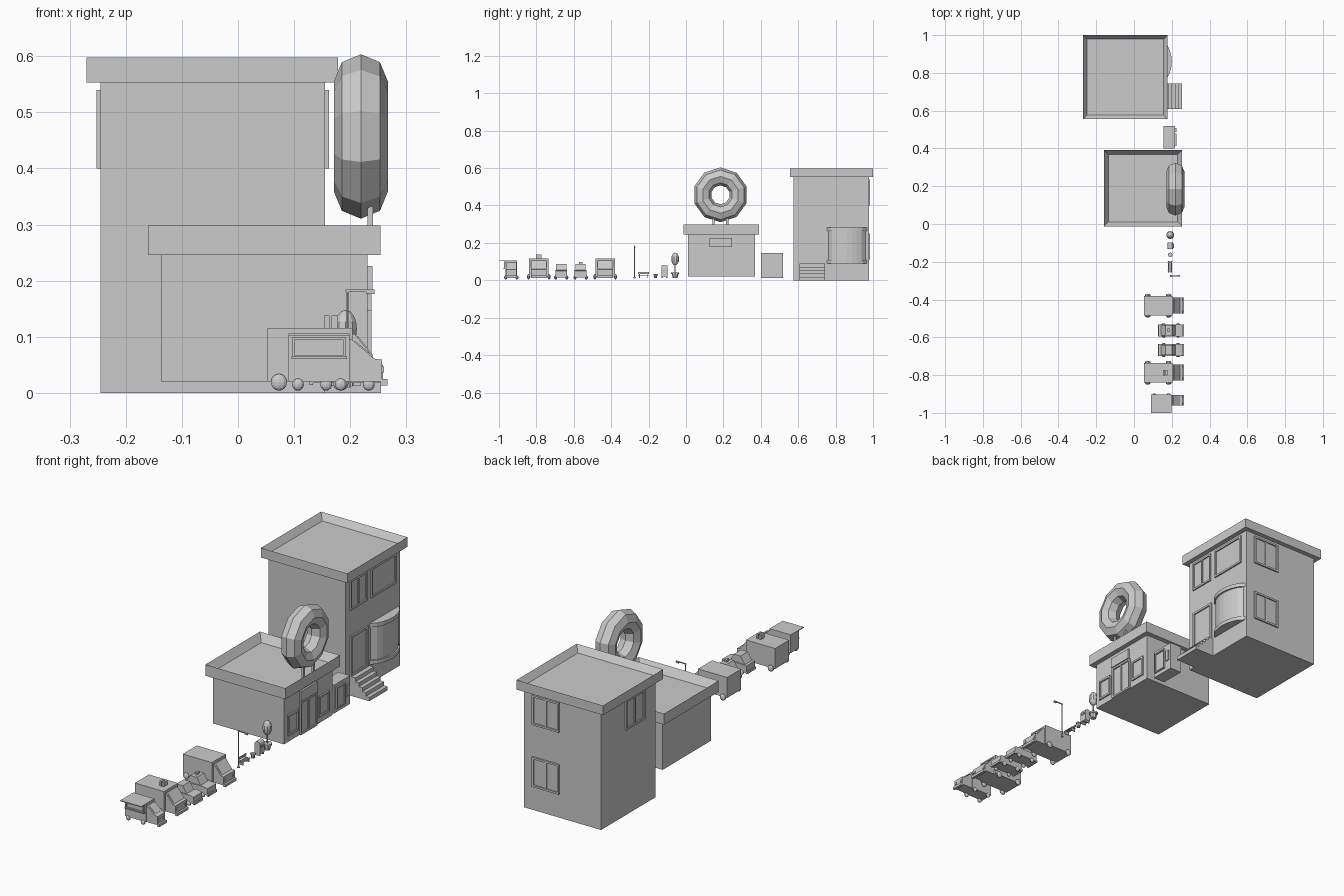
import bpy, bmesh, math
from mathutils import Matrix, Vector

if "Cube" in bpy.data.objects:
    bpy.data.objects.remove(bpy.data.objects["Cube"])


def finish(name, bm):
    bmesh.ops.recalc_face_normals(bm, faces=bm.faces)
    me = bpy.data.meshes.new(name)
    bm.to_mesh(me)
    bm.free()
    ob = bpy.data.objects.new(name, me)
    bpy.context.collection.objects.link(ob)
    return ob


def box(name, x0, x1, y0, y1, z0, z1, inset=0, depth=0):
    """Box; optionally with a sunken top (parapet)."""
    bm = bmesh.new()
    bmesh.ops.create_cube(bm, size=1)
    for v in bm.verts:
        v.co = ((x0 + x1) / 2 + v.co.x * (x1 - x0), (y0 + y1) / 2 + v.co.y * (y1 - y0),
                (z0 + z1) / 2 + v.co.z * (z1 - z0))
    if inset:
        top = max(bm.faces, key=lambda f: f.calc_center_median().z)
        bmesh.ops.inset_region(bm, faces=[top], thickness=inset)
        for v in top.verts:
            v.co.z -= depth
    return finish(name, bm)


def prism(name, pts, a, b, axis='Y'):
    """Extrude (x,z) points along y, or (x,y) points along z."""
    bm = bmesh.new()
    place = (lambda p, q: (p[0], q, p[1])) if axis == 'Y' else (lambda p, q: (p[0], p[1], q))
    f = bm.faces.new([bm.verts.new(place(p, a)) for p in pts])
    r = bmesh.ops.extrude_face_region(bm, geom=[f])
    off = Vector((0, b - a, 0) if axis == 'Y' else (0, 0, b - a))
    for v in r['geom']:
        if isinstance(v, bmesh.types.BMVert):
            v.co += off
    return finish(name, bm)


def cone(name, x, y, z0, z1, r0, r1, n=8):
    bm = bmesh.new()
    bmesh.ops.create_cone(bm, cap_ends=True, segments=n, radius1=r0, radius2=r1, depth=z1 - z0,
                          matrix=Matrix.Translation((x, y, (z0 + z1) / 2)))
    return finish(name, bm)


def ball(name, x, y, z, rx, ry, rz):
    bm = bmesh.new()
    m = Matrix.Translation((x, y, z)) @ Matrix.Diagonal((rx, ry, rz, 1))
    bmesh.ops.create_uvsphere(bm, u_segments=10, v_segments=8, radius=1, matrix=m)
    return finish(name, bm)


def window(name, face, pos, out, a0, a1, z0, z1, mullion=True, w=0.009):
    """Raised frame on a wall at x=pos or y=pos, with slim glass inside."""
    def part(n, p, q, lo, hi, t):
        s = sorted((pos - out * 0.004, pos + out * t))
        box(f"{name}_{n}", *((*s, p, q) if face == 'x' else (p, q, *s)), lo, hi)
    part("frame_a", a0, a0 + w, z0, z1, 0.007)
    part("frame_b", a1 - w, a1, z0, z1, 0.007)
    part("head", a0 + w, a1 - w, z1 - w, z1, 0.007)
    part("sill", a0 + w, a1 - w, z0, z0 + w, 0.007)
    part("glass", a0 + w, a1 - w, z0 + w, z1 - w, 0.001)
    if mullion:
        m = (a0 + a1) / 2
        part("mullion", m - w / 2, m + w / 2, z0 + w, z1 - w, 0.005)


# Tall house
box("house_body", -0.245, 0.155, 0.575, 0.978, 0, 0.556)
box("house_parapet", -0.27, 0.178, 0.555, 1.0, 0.553, 0.598, 0.03, 0.03)
window("house_front_window", 'x', 0.155, 1, 0.605, 0.73, 0.40, 0.54)
window("house_wide_window", 'x', 0.155, 1, 0.76, 0.945, 0.40, 0.54, False)
window("house_back_window", 'x', -0.245, -1, 0.66, 0.80, 0.40, 0.54)
for lvl, z in (("upper", 0.40), ("lower", 0.11)):
    window(f"house_side_window_{lvl}", 'y', 0.978, 1, -0.03, 0.11, z, z + 0.14)
window("house_door", 'x', 0.155, 1, 0.607, 0.735, 0.09, 0.28, False, 0.01)

# Bowed shop window
def arc(bulge, y0, y1, n=8):
    return [(0.15 + bulge * math.sin(math.pi * i / n) ** 0.6, y0 + (y1 - y0) * i / n)
            for i in range(n + 1)]
prism("bow_window_glass", arc(0.042, 0.755, 0.965), 0.10, 0.27, 'Z')
prism("bow_window_sill", arc(0.05, 0.748, 0.972), 0.09, 0.108, 'Z')
prism("bow_window_head", arc(0.05, 0.748, 0.972), 0.264, 0.282, 'Z')

# Entrance steps
steps = [(0.15, 0), (0.255, 0)]
for i in range(5):
    x = 0.255 - i * 0.018
    steps += [(x, 0.018 * (i + 1)), (x - 0.018, 0.018 * (i + 1))]
steps[-1] = (0.15, 0.09)
prism("entrance_steps", steps, 0.608, 0.743)

# Low shop
box("shop_body", -0.137, 0.231, 0.01, 0.368, 0.02, 0.248)
box("shop_parapet", -0.16, 0.254, -0.013, 0.391, 0.246, 0.298, 0.034, 0.036)
window("shop_window_left", 'x', 0.231, 1, 0.035, 0.112, 0.05, 0.148, False)
window("shop_window_right", 'x', 0.231, 1, 0.265, 0.342, 0.05, 0.148, False)
window("shop_door", 'x', 0.231, 1, 0.126, 0.25, 0.02, 0.175)
box("shop_sign_board", 0.228, 0.24, 0.125, 0.245, 0.178, 0.226)

# Ring on the shop roof
bpy.ops.mesh.primitive_torus_add(major_segments=10, minor_segments=8, major_radius=0.0985,
                                 minor_radius=0.048, location=(0.219, 0.184, 0.457),
                                 rotation=(0, math.pi / 2, 0))
bpy.context.object.name = "roof_ring"
for s in (-1, 1):
    box(f"ring_post_{s}", 0.231, 0.241, 0.184 + s * 0.037 - 0.006, 0.184 + s * 0.037 + 0.006, 0.26, 0.345)

# Kiosk beside the shop
box("kiosk_body", 0.157, 0.218, 0.40, 0.518, 0.012, 0.145)
window("kiosk_panel", 'x', 0.218, 1, 0.412, 0.478, 0.03, 0.13, False, 0.006)
box("kiosk_slot", 0.216, 0.224, 0.488, 0.508, 0.06, 0.11)

# Pavement furniture
X = 0.192
cone("planter_pot", X, -0.058, 0.012, 0.04, 0.013, 0.018)
cone("planter_rim", X, -0.058, 0.034, 0.042, 0.021, 0.021)
cone("tree_trunk", X, -0.058, 0.035, 0.09, 0.003, 0.003, 6)
ball("tree_crown", X, -0.058, 0.114, 0.021, 0.021, 0.034)

dome = [(X - 0.014, 0.02), (X + 0.014, 0.02)]
dome += [(X + 0.014 * math.cos(t * math.pi / 6), 0.064 + 0.014 * math.sin(t * math.pi / 6)) for t in range(7)]
prism("mailbox_body", dome, -0.132, -0.098)
box("mailbox_flap", 0.202, 0.211, -0.127, -0.103, 0.052, 0.06)
for i in (-1, 1):
    box(f"mailbox_leg_{i}", X - 0.012, X + 0.012, -0.118 + i * 0.012, -0.112 + i * 0.012, 0.011, 0.021)

cone("bin_body", X, -0.163, 0.012, 0.031, 0.008, 0.01)
cone("bin_rim", X, -0.163, 0.03, 0.035, 0.012, 0.012)

for i, x in enumerate((0.183, 0.191, 0.199)):
    box(f"bench_slat_{i}", x - 0.003, x + 0.003, -0.257, -0.197, 0.025, 0.028)
for i, z in enumerate((0.033, 0.040)):
    box(f"bench_back_{i}", 0.179, 0.181, -0.257, -0.197, z, z + 0.005)
for i, y in enumerate((-0.25, -0.207)):
    box(f"bench_leg_{i}", 0.181, 0.201, y, y + 0.004, 0.012, 0.025)
    box(f"bench_support_{i}", 0.178, 0.181, y, y + 0.004, 0.012, 0.045)

cone("lamp_base", 0.195, -0.275, 0.01, 0.02, 0.006, 0.004, 6)
cone("lamp_pole", 0.195, -0.275, 0.012, 0.185, 0.003, 0.002, 6)
box("lamp_arm", 0.192, 0.243, -0.277, -0.273, 0.18, 0.184)
box("lamp_head", 0.228, 0.243, -0.279, -0.271, 0.176, 0.182)


def wheels(name, xs, y, half, r):
    for i, x in enumerate(xs):
        for s in (-1, 1):
            ball(f"{name}_wheel_{i}_{s}", x, y + s * half, 0.004 + r, r, 0.008, r)


def cab(name, y, half, x0, top):
    """Sloped cab with windscreen, bumper and lights, facing +x."""
    prism(f"{name}_cab", [(x0, 0.02), (x0, top), (x0 + 0.008, top), (0.243, 0.061),
                          (0.257, 0.059), (0.257, 0.02)], y - half, y + half)
    d = Vector((0.243 - x0 - 0.008, 0.061 - top)).normalized()
    n = Vector((-d.y, d.x)) * 0.002
    a, b = Vector((x0 + 0.008, top)) + d * 0.006, Vector((0.243, 0.061)) - d * 0.006
    prism(f"{name}_windscreen", [a - n, b - n, b + n, a + n], y - half + 0.008, y + half - 0.008)
    box(f"{name}_bumper", 0.254, 0.266, y - half, y + half, 0.013, 0.025)
    for s in (-1, 1):
        c = y + s * (half - 0.01)
        box(f"{name}_headlight_{s}", 0.256, 0.26, c - 0.006, c + 0.006, 0.036, 0.047)


# Two vans
for name, y in (("van", -0.432), ("service_van", -0.787)):
    box(f"{name}_cargo", 0.053, 0.204, y - 0.052, y + 0.052, 0.02, 0.116)
    cab(name, y, 0.042, 0.2, 0.105)
    wheels(name, (0.073, 0.183), y, 0.055, 0.015)
for s in (-1, 1):
    box(f"service_van_beacon_{s}", 0.165 + s * 0.007 - 0.005, 0.165 + s * 0.007 + 0.005, -0.801, -0.773, 0.115, 0.138)

# Two cars
for name, y in (("car", -0.563), ("small_car", -0.667)):
    prism(f"{name}_body", [(0.131, 0.018), (0.131, 0.052), (0.235, 0.055), (0.258, 0.05), (0.258, 0.018)],
          y - 0.032, y + 0.032)
    prism(f"{name}_cabin", [(0.142, 0.05), (0.166, 0.087), (0.2, 0.087), (0.222, 0.05)], y - 0.027, y + 0.027)
    box(f"{name}_front_bumper", 0.255, 0.264, y - 0.032, y + 0.032, 0.014, 0.025)
    box(f"{name}_rear_bumper", 0.127, 0.134, y - 0.032, y + 0.032, 0.014, 0.025)
    wheels(name, (0.157, 0.233), y, 0.03, 0.011)
box("car_roof_light", 0.178, 0.188, -0.573, -0.553, 0.086, 0.098)

# Food truck with side hatch
box("food_truck_cargo", 0.09, 0.199, -0.966, -0.903, 0.02, 0.105)
cab("food_truck", -0.934, 0.028, 0.195, 0.095)
wheels("food_truck", (0.107, 0.183), -0.934, 0.03, 0.011)
window("food_truck_hatch", 'y', -0.966, -1, 0.097, 0.192, 0.062, 0.1, False, 0.005)
box("food_truck_counter", 0.095, 0.194, -0.976, -0.964, 0.06, 0.065)
box("food_truck_awning", 0.09, 0.199, -1.0, -0.903, 0.102, 0.106)
